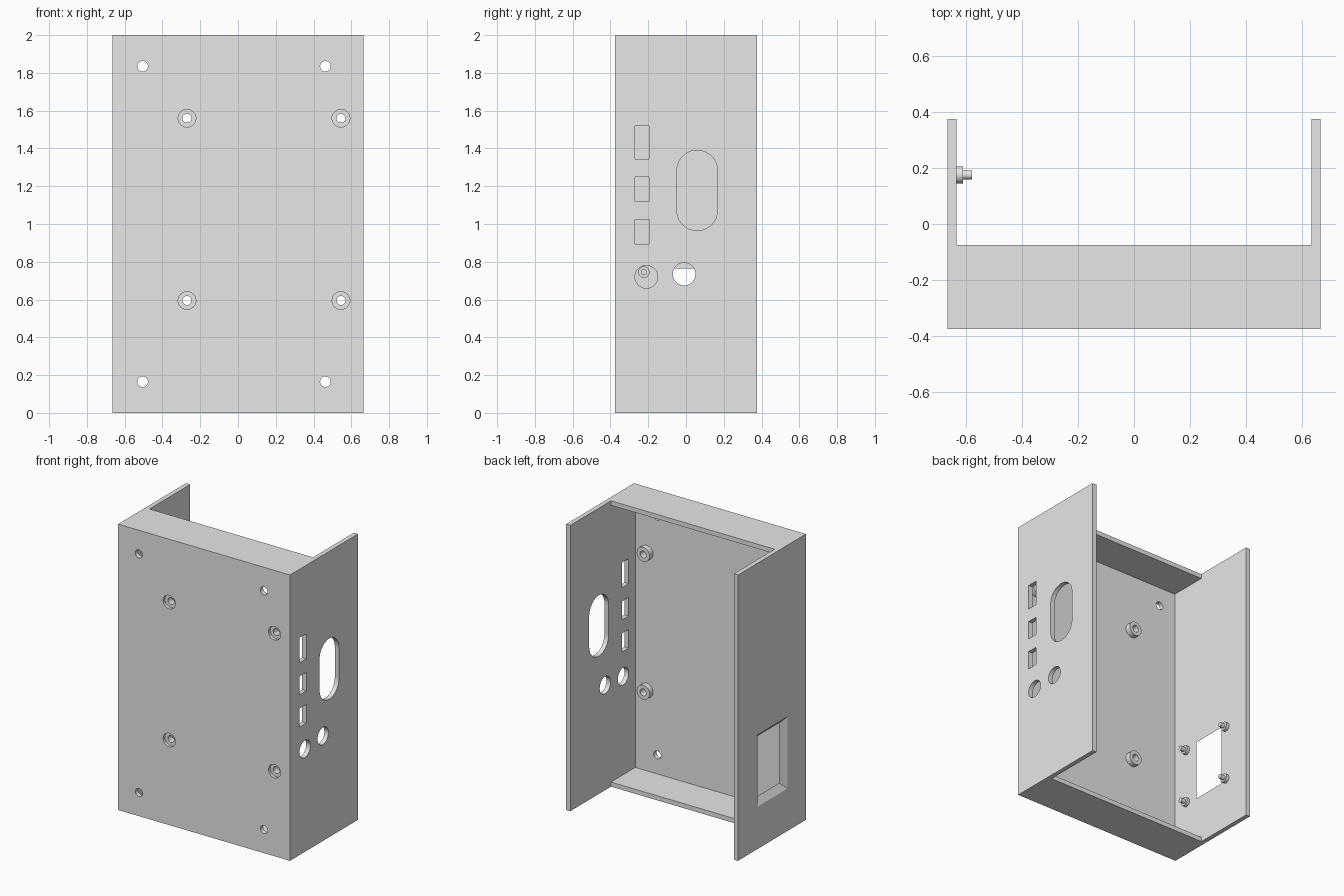
import bpy, bmesh, math
from mathutils import Matrix, Vector

old = bpy.data.objects.get("Cube")
if old:
    bpy.data.objects.remove(old, do_unlink=True)

grey = bpy.data.materials.new("light grey plastic")
grey.use_nodes = True
colour = (0.8, 0.8, 0.8, 1)
grey.diffuse_color = colour
grey.node_tree.nodes["Principled BSDF"].inputs["Base Color"].default_value = colour


def make(name, bm):
    bmesh.ops.recalc_face_normals(bm, faces=bm.faces)
    mesh = bpy.data.meshes.new(name)
    bm.to_mesh(mesh)
    bm.free()
    mesh.materials.append(grey)
    ob = bpy.data.objects.new(name, mesh)
    bpy.context.collection.objects.link(ob)
    return ob


def box(name, x, y, z):
    """Box from (low, high) ranges on each axis."""
    bm = bmesh.new()
    bmesh.ops.create_cube(bm, size=1)
    for v in bm.verts:
        v.co = Vector([r[int(c > 0)] for r, c in zip((x, y, z), v.co)])
    return make(name, bm)


def rod(name, start, end, radius, sides=40):
    """Cylinder between two points."""
    a, b = Vector(start), Vector(end)
    bm = bmesh.new()
    turn = (b - a).to_track_quat('Z', 'Y').to_matrix().to_4x4()
    bmesh.ops.create_cone(bm, cap_ends=True, segments=sides, radius1=radius, radius2=radius,
                          depth=(b - a).length, matrix=Matrix.Translation((a + b) / 2) @ turn)
    return make(name, bm)


def combine(target, tool, operation='DIFFERENCE'):
    tool.hide_render = True
    mod = target.modifiers.new("shape", 'BOOLEAN')
    mod.operation, mod.solver, mod.object = operation, 'EXACT', tool
    bpy.context.view_layer.objects.active = target
    bpy.ops.object.modifier_apply(modifier=mod.name)
    bpy.data.objects.remove(tool, do_unlink=True)


def smooth(ob):
    bpy.ops.object.select_all(action='DESELECT')
    ob.select_set(True)
    bpy.context.view_layer.objects.active = ob
    bpy.ops.object.shade_smooth_by_angle(angle=math.radians(30))


W, D, H, T = 0.665, 0.375, 2.0, 0.032
IN = W - T

# Shell: front plate, tall side walls, short top and bottom lips
case = box("case", (-W, W), (-D, D), (0, H))
combine(case, box("cavity", (-IN, IN), (-D + T, 1), (T, H - T)))
combine(case, box("back_notch", (-IN, IN), (-0.075, 1), (-1, 3)))

# Corner mounting holes in the front plate
for x in (-0.505, 0.463):
    for z in (0.165, 1.835):
        combine(case, rod("hole", (x, -0.5, z), (x, -0.2, z), 0.028))

# Board bosses with counterbored screw holes
for x in (-0.27, 0.545):
    for z in (0.595, 1.56):
        combine(case, rod("boss", (x, -D + T / 2, z), (x, -0.305, z), 0.05), 'UNION')
        combine(case, rod("bore", (x, -0.5, z), (x, -0.355, z), 0.047))
        combine(case, rod("hole", (x, -0.5, z), (x, -0.2, z), 0.024))

# Connector ports in the left wall
side = (0.6, 0.7)
for z in ((0.895, 1.025), (1.12, 1.25), (1.345, 1.52)):
    combine(case, box("port", side, (-0.27, -0.195), z))
for y, z in ((-0.21, 0.72), (-0.01, 0.735)):
    combine(case, rod("jack", (0.6, y, z), (0.7, y, z), 0.06))

# Rounded slot in the left wall
slot = box("slot", side, (-0.048, 0.166), (1.072, 1.283))
for z in (1.072, 1.283):
    combine(slot, rod("slot_end", (0.6, 0.059, z), (0.7, 0.059, z), 0.107, 64), 'UNION')
combine(case, slot)

# Bevelled display window in the right wall
window = box("window", (-W - 0.001, -IN + 0.001), (-0.175, 0.16), (0.295, 0.80))
for v in window.data.vertices:
    if v.co.x > -IN:
        v.co.y = 0.125 if v.co.y > 0 else -0.125
        v.co.z = 0.763 if v.co.z > 0.5 else 0.345
combine(case, window)
smooth(case)

# Stepped pegs around the display window
for i, (y, z) in enumerate((y, z) for y in (-0.223, 0.175) for z in (0.357, 0.745)):
    peg = rod(f"display_peg_{i + 1}", (-IN - 0.01, y, z), (-0.61, y, z), 0.03)
    combine(peg, rod("pin", (-0.62, y, z), (-0.578, y, z), 0.016), 'UNION')
    smooth(peg)
